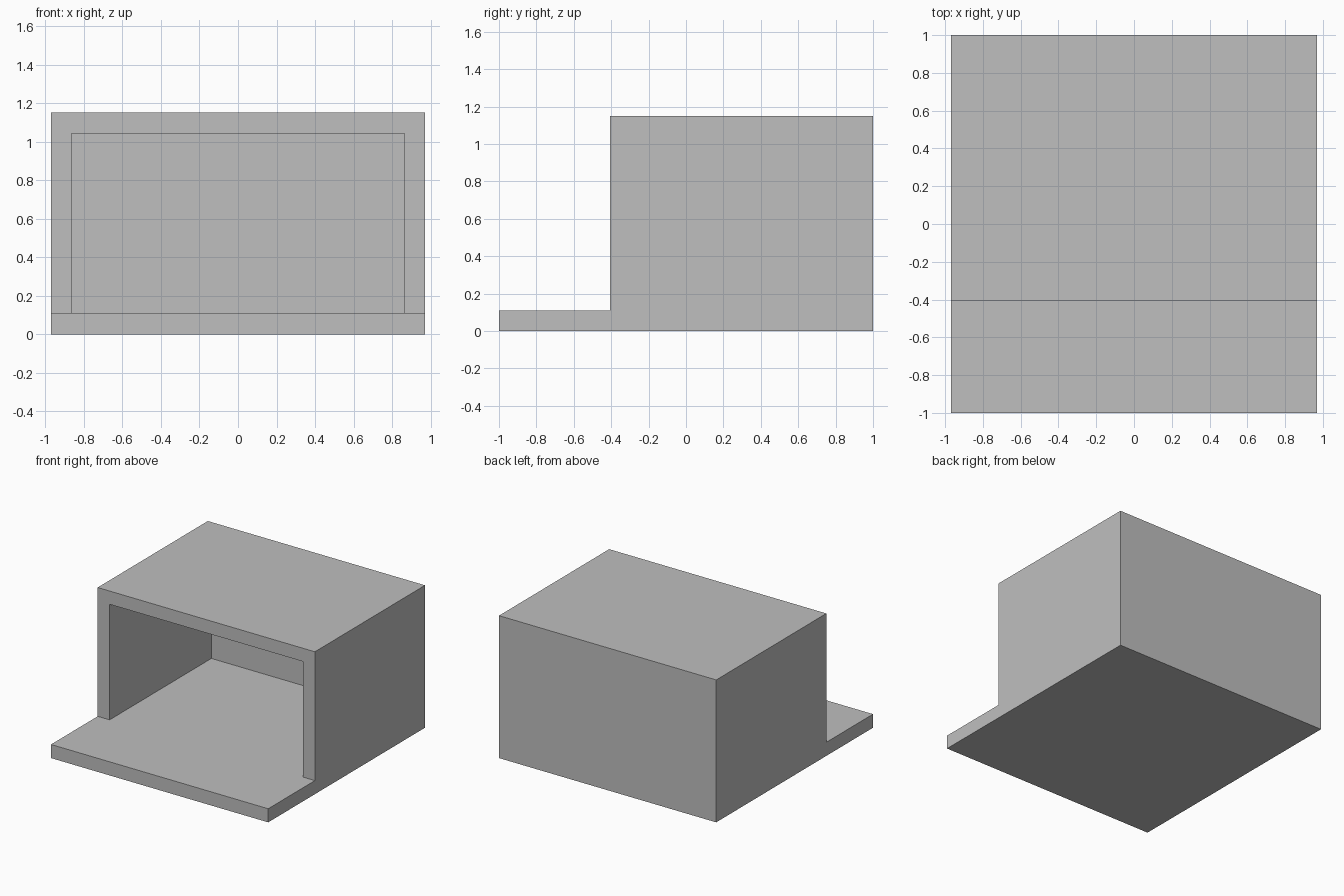
import bpy
import bmesh
import math

cube = bpy.data.objects.get("Cube")
if cube:
    bpy.data.objects.remove(cube, do_unlink=True)

# Plain grey material
grey = bpy.data.materials.new("plain_grey")
grey.use_nodes = True
colour = (0.52, 0.52, 0.52, 1)
grey.diffuse_color = colour
grey.node_tree.nodes["Principled BSDF"].inputs["Base Color"].default_value = colour

# Wall positions along each axis
WALL = 0.107
xs = (-0.97, -0.97 + WALL, 0.97 - WALL, 0.97)
ys = (-1, -0.405, 1 - WALL, 1)
zs = (0, 0.11, 1.15 - WALL, 1.15)
cuts = (xs, ys, zs)


def solid(cell):
    """Floor slab everywhere; behind the porch, side walls, back wall and roof."""
    i, j, k = cell
    if not all(0 <= c < 3 for c in cell):
        return False
    return k == 0 or (j > 0 and (i != 1 or j == 2 or k == 2))


# Open-fronted shelter: one skin around all solid cells
bm = bmesh.new()
for cell in [(i, j, k) for i in range(3) for j in range(3) for k in range(3)]:
    if not solid(cell):
        continue
    for axis in range(3):
        u, v = (axis + 1) % 3, (axis + 2) % 3
        for side in (0, 1):
            neighbour = list(cell)
            neighbour[axis] += 2 * side - 1
            if solid(neighbour):
                continue
            corners = []
            for du, dv in ((0, 0), (1, 0), (1, 1), (0, 1)):
                index = list(cell)
                index[axis] += side
                index[u] += du
                index[v] += dv
                corners.append(bm.verts.new([c[n] for c, n in zip(cuts, index)]))
            bm.faces.new(corners if side else corners[::-1])

# Weld the skin and merge flat areas into single faces
bmesh.ops.remove_doubles(bm, verts=bm.verts[:], dist=0.0001)
bmesh.ops.dissolve_limit(bm, angle_limit=math.radians(1),
                         verts=bm.verts[:], edges=bm.edges[:])
bmesh.ops.recalc_face_normals(bm, faces=bm.faces[:])

mesh = bpy.data.meshes.new("open_shelter")
bm.to_mesh(mesh)
bm.free()
mesh.materials.append(grey)
shelter = bpy.data.objects.new("open_shelter", mesh)
bpy.context.collection.objects.link(shelter)
